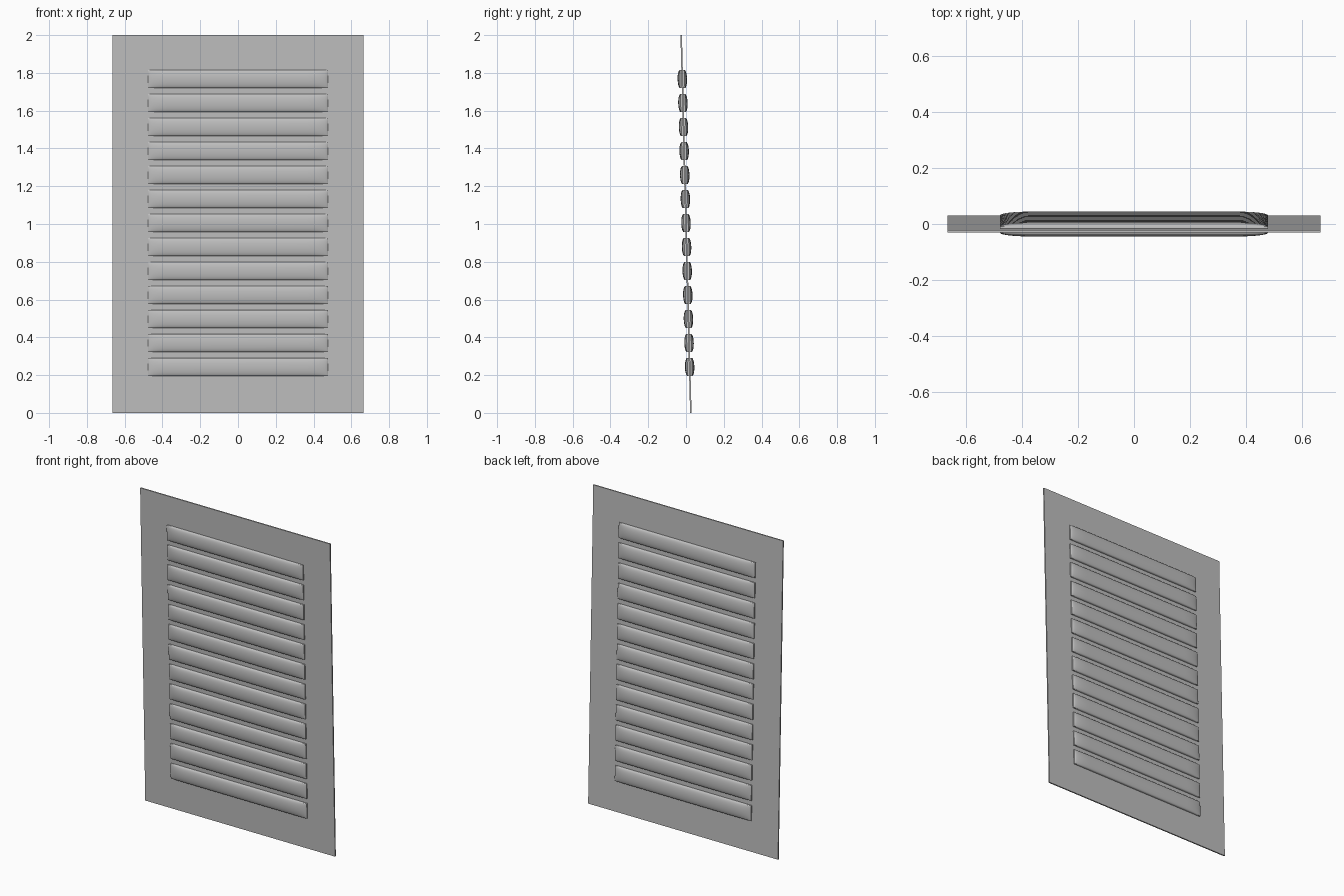
import bpy
import bmesh
from math import sin, cos, pi, radians, sqrt
from mathutils import Matrix

cube = bpy.data.objects.get("Cube")
if cube:
    bpy.data.objects.remove(cube, do_unlink=True)

TILT = 0.0255                  # the whole panel leans slightly forward
HALF_LEN, HALF_HT = 0.477, 0.048
WALL, BULGE, END = 0.012, 0.013, 0.11
PITCH, LOWEST, COUNT = 0.127, 0.243, 13

grey = bpy.data.materials.new("matte grey")
grey.use_nodes = True
colour = (0.52, 0.52, 0.52, 1)
grey.diffuse_color = colour
grey.node_tree.nodes["Principled BSDF"].inputs["Base Color"].default_value = colour


def finish(bm, name):
    """Turn a bmesh into a shaded mesh with the grey material."""
    bmesh.ops.recalc_face_normals(bm, faces=bm.faces)
    mesh = bpy.data.meshes.new(name)
    bm.to_mesh(mesh)
    bm.free()
    mesh.materials.append(grey)
    return mesh


def place(mesh, name, z):
    """Put a part on the leaning plane, at height z."""
    obj = bpy.data.objects.new(name, mesh)
    bpy.context.collection.objects.link(obj)
    obj.location = (0, -sin(TILT) * (z - 1), z)
    obj.rotation_euler.x = TILT
    return obj


# Flat backing panel
bm = bmesh.new()
bmesh.ops.create_cube(bm, size=1, matrix=Matrix.Diagonal((1.33, 0.008, 2, 1)))
place(finish(bm, "panel"), "panel", 1)

# Pillow-shaped slat: bulges front and back, eased down at both ends
steps = 8
ease = [1 - cos(i * pi / 2 / steps) for i in range(steps + 1)]
left_end = [(-HALF_LEN + END * e, sqrt(1 - (1 - e) ** 2)) for e in ease]
stations = left_end + [(-x, f) for x, f in reversed(left_end)]
angles = [pi * i / 14 for i in range(15)]

bm = bmesh.new()
rings = []
for x, fullness in stations:
    front = [(x, -WALL - BULGE * fullness * sin(a), -HALF_HT * cos(a)) for a in angles]
    back = [(x, -y, z) for x, y, z in reversed(front)]
    rings.append([bm.verts.new(p) for p in front + back])
for a, b in zip(rings, rings[1:]):
    for i in range(len(a)):
        j = (i + 1) % len(a)
        bm.faces.new((a[i], a[j], b[j], b[i]))
bm.faces.new(rings[0])
bm.faces.new(rings[-1])
for face in bm.faces:
    face.smooth = True
slat = finish(bm, "slat")
slat.set_sharp_from_angle(angle=radians(35))

# Row of slats, bottom to top
for i in range(COUNT):
    place(slat, f"slat_{i + 1}", LOWEST + PITCH * i)
